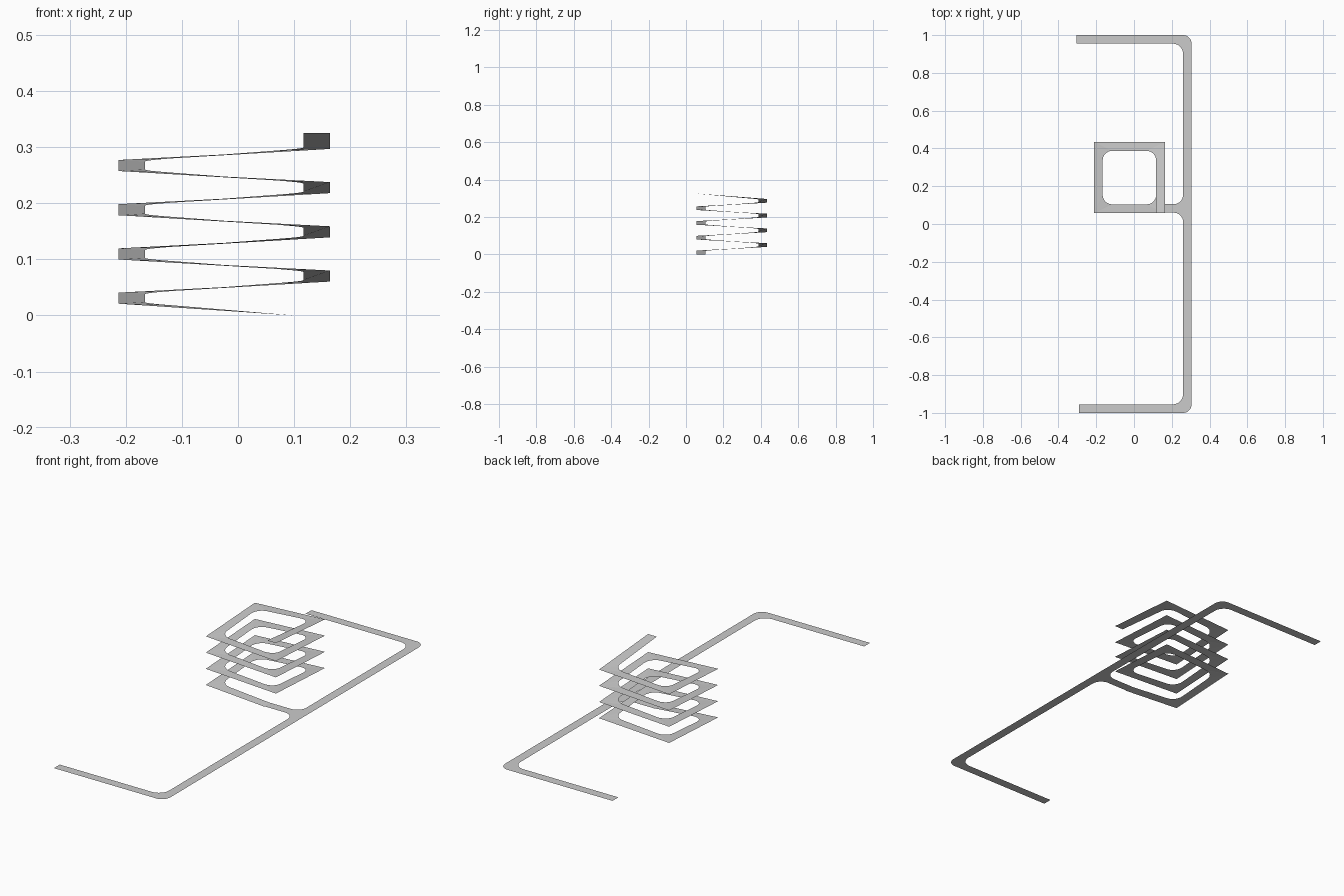
import bpy, bmesh, math
from mathutils import Vector

if "Cube" in bpy.data.objects:
    bpy.data.objects.remove(bpy.data.objects["Cube"])

W = 0.045          # road width
WS = 0.047         # ramp width
STEPS = 8          # segments per rounded corner


def ribbon(name, rows):
    """Zero-thickness strip through pairs of edge points, facing up."""
    bm = bmesh.new()
    for (a, b), (c, d) in zip(rows, rows[1:]):
        quad = []
        for p in (a, b, d, c):
            if all((Vector(p) - Vector(q)).length > 1e-6 for q in quad):
                quad.append(p)
        if len(quad) > 2:
            bm.faces.new([bm.verts.new(p) for p in quad])
    bmesh.ops.remove_doubles(bm, verts=bm.verts, dist=1e-5)
    for f in bm.faces:
        f.normal_update()
        if f.normal.z < 0:
            f.normal_flip()
    me = bpy.data.meshes.new(name)
    bm.to_mesh(me)
    bm.free()
    ob = bpy.data.objects.new(name, me)
    bpy.context.collection.objects.link(ob)
    return ob


def corner(x, y, sx, sy, w, r, ro, a0, z=0.0, dz=0.0):
    """Clockwise quarter turn at outer corner (x, y): (inner, outer) pairs."""
    R = r + w
    cx, cy = x - sx * R, y - sy * R
    ox, oy = x - sx * ro, y - sy * ro
    rows = []
    for i in range(STEPS + 1):
        t = i / STEPS
        a = a0 - t * math.pi / 2
        c, s = math.cos(a), math.sin(a)
        rows.append(((cx + r * c, cy + r * s, z + dz * (2 * t - 1)),
                     (ox + ro * c, oy + ro * s, z)))
    return rows


# Main road: a long flat bracket
X = 0.305
rows = [((-X, 1 - W, 0), (-X, 1, 0))]
rows += corner(X, 1, 1, 1, W, 0.055, 0.045, math.pi / 2)
rows += corner(X, -1, 1, -1, W, 0.055, 0.045, 0)
rows += [((-0.29, -1 + W, 0), (-0.29, -1, 0))]
ribbon("main_road", rows)

# Flared side branch leading to the ramp
yb, xr, rf, start = 0.06, X - W, 0.05, 0.1
rows = [((start, yb, 0), (start, yb + W, 0))]
for i in range(STEPS + 1):
    a = i / STEPS * math.pi / 2
    px, d = xr - rf + rf * math.sin(a), rf * (1 - math.cos(a))
    rows.append(((px, yb - d, 0), (px, yb + W + d, 0)))
ribbon("side_branch", rows)

# Square spiral ramp climbing clockwise from the branch
x0, x1, y0, y1 = -0.213, 0.164, 0.057, 0.434
rise, r, dz, top = 0.0197, 0.05, 0.003, 0.3255
turns = [(x0, y0, -1, -1, 1.5), (x0, y1, -1, 1, 1.0),
         (x1, y1, 1, 1, 0.5), (x1, y0, 1, -1, 0.0)]
rows = [((start, y0 + WS, 0), (start, y0, 0))]
for k in range(15):
    x, y, sx, sy, q = turns[k % 4]
    rows += corner(x, y, sx, sy, WS, r, 0, q * math.pi, 0.021 + rise * k, dz)
rows.append(((x1 - WS, y0, top), (x1, y0, top)))
ribbon("spiral_ramp", rows)
